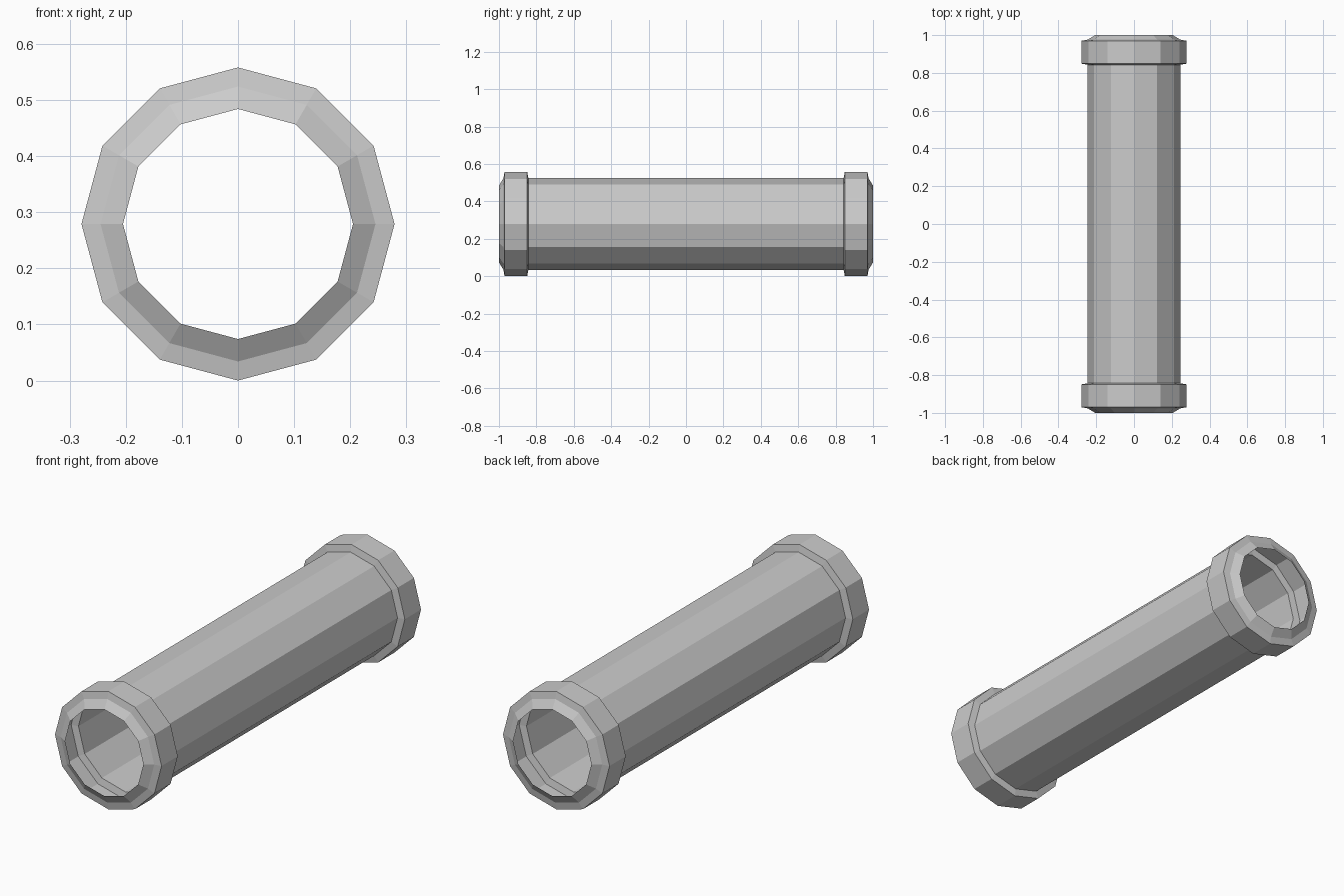
import bpy, math

SIDES = 12
AXIS_Z = 0.279

cube = bpy.data.objects.get("Cube")
if cube:
    bpy.data.objects.remove(cube, do_unlink=True)

grey = bpy.data.materials.new("light grey metal")
grey.use_nodes = True
colour = (0.6, 0.6, 0.6, 1)
grey.diffuse_color = colour
grey.node_tree.nodes["Principled BSDF"].inputs["Base Color"].default_value = colour


def shell(name, profile):
    """Open twelve-sided shell around the y axis; profile is (y, radius) with y rising."""
    verts, faces = [], []
    for y, r in profile:
        for i in range(SIDES):
            a = 2 * math.pi * i / SIDES
            verts.append((r * math.sin(a), y, AXIS_Z + r * math.cos(a)))
    for k in range(len(profile) - 1):
        for i in range(SIDES):
            j = (i + 1) % SIDES
            a, b = k * SIDES, (k + 1) * SIDES
            faces.append((a + i, b + i, b + j, a + j))
    mesh = bpy.data.meshes.new(name)
    mesh.from_pydata(verts, [], faces)
    mesh.materials.append(grey)
    mesh.update()
    obj = bpy.data.objects.new(name, mesh)
    bpy.context.collection.objects.link(obj)
    return obj


# Long straight tube
shell("tube", [(-0.843, 0.245), (0.843, 0.245)])

# Hollow collars with a tapered lip, mirrored front to back
collar = [(-1, 0.205), (-0.976, 0.245), (-0.97, 0.279), (-0.849, 0.279), (-0.843, 0.245)]
shell("front_collar", collar)
shell("back_collar", [(-y, r) for y, r in reversed(collar)])
